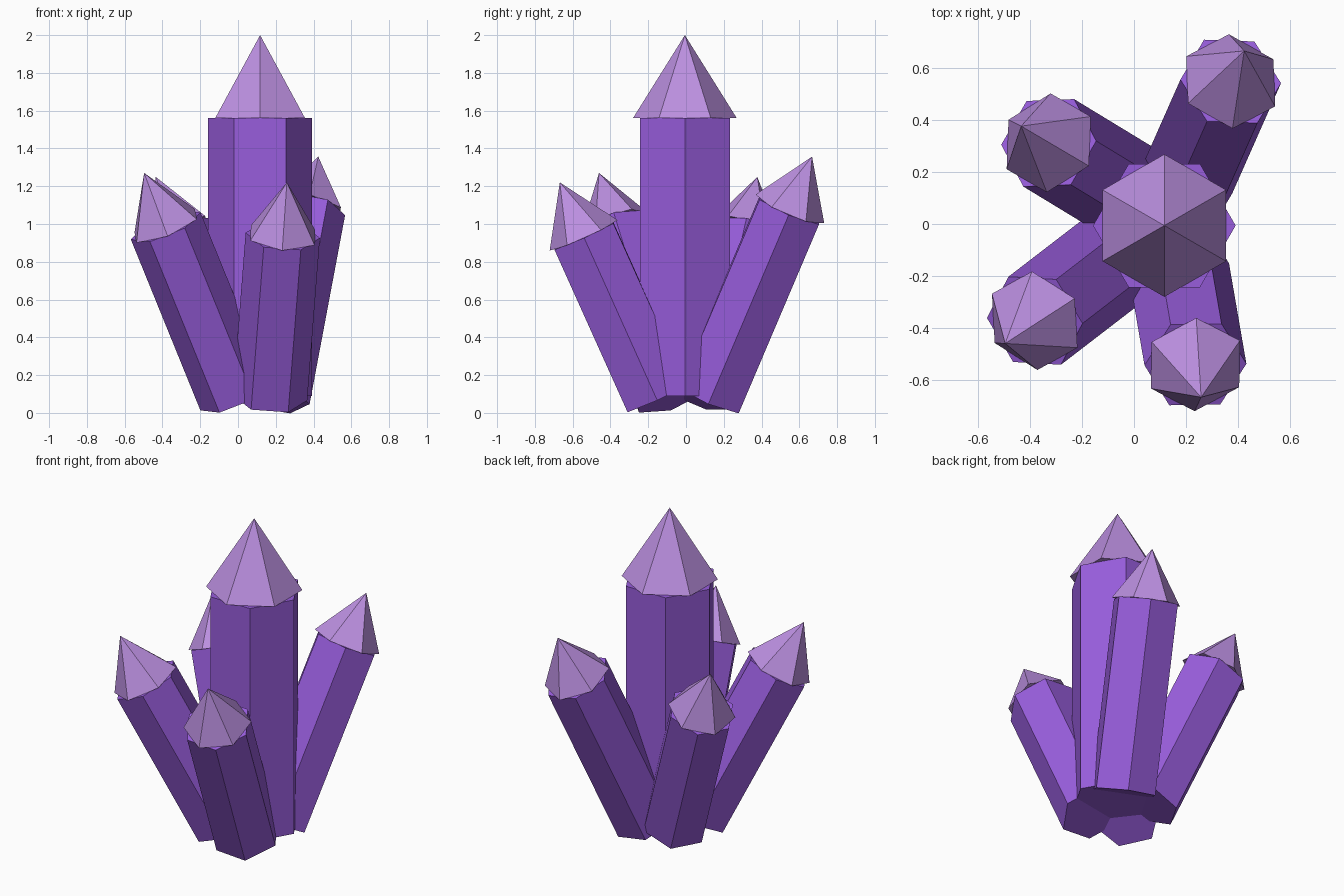
import bpy
import math
from mathutils import Vector, Matrix

cube = bpy.data.objects.get("Cube")
if cube:
    bpy.data.objects.remove(cube, do_unlink=True)


def make_material(name, rgb):
    mat = bpy.data.materials.new(name)
    mat.use_nodes = True
    colour = (*rgb, 1.0)
    mat.diffuse_color = colour
    mat.node_tree.nodes["Principled BSDF"].inputs["Base Color"].default_value = colour
    return mat


violet = make_material("deep violet", (0.314, 0.109, 0.716))
lilac = make_material("pale lilac", (0.497, 0.275, 0.745))


def hex_solid(name, start, end, r_start, r_end, first_angle, mat):
    """Six-sided column or point running from start to end."""
    axis = end - start
    bpy.ops.mesh.primitive_cone_add(vertices=6, radius1=r_start, radius2=r_end,
                                    depth=axis.length)
    obj = bpy.context.object
    obj.name = obj.data.name = name
    # Primitive has a vertex on +y; turn it about its own axis, then lean it
    spin = Matrix.Rotation(first_angle, 4, "Z")
    lean = Vector((0, 0, 1)).rotation_difference(axis.normalized()).to_matrix().to_4x4()
    obj.data.transform(Matrix.Translation((start + end) / 2) @ lean @ spin)
    obj.data.materials.append(mat)
    return obj


def crystal(name, foot, shoulder, radius, tip_height):
    """Hexagonal shaft with a pointed tip turned by half a side."""
    foot, shoulder = Vector(foot), Vector(shoulder)
    apex = shoulder + (shoulder - foot).normalized() * tip_height
    hex_solid(name + "_shaft", foot, shoulder, radius, radius, math.radians(30), violet)
    hex_solid(name + "_tip", shoulder, apex, radius, 0, 0, lilac)


# Tall upright crystal
crystal("centre_crystal", (0.117, -0.006, 0.09), (0.117, -0.006, 1.56), 0.275, 0.44)

# Smaller crystals leaning outward
crystal("front_right_crystal", (-0.015, -0.09, 0.085), (-0.383, -0.373, 0.99), 0.198, 0.315)
crystal("front_left_crystal", (0.17, -0.155, 0.08), (0.237, -0.542, 0.94), 0.197, 0.308)
crystal("back_left_crystal", (0.185, 0.125, 0.08), (0.373, 0.55, 1.08), 0.197, 0.305)
crystal("back_right_crystal", (0.0, 0.113, 0.085), (-0.329, 0.313, 0.965), 0.195, 0.31)
